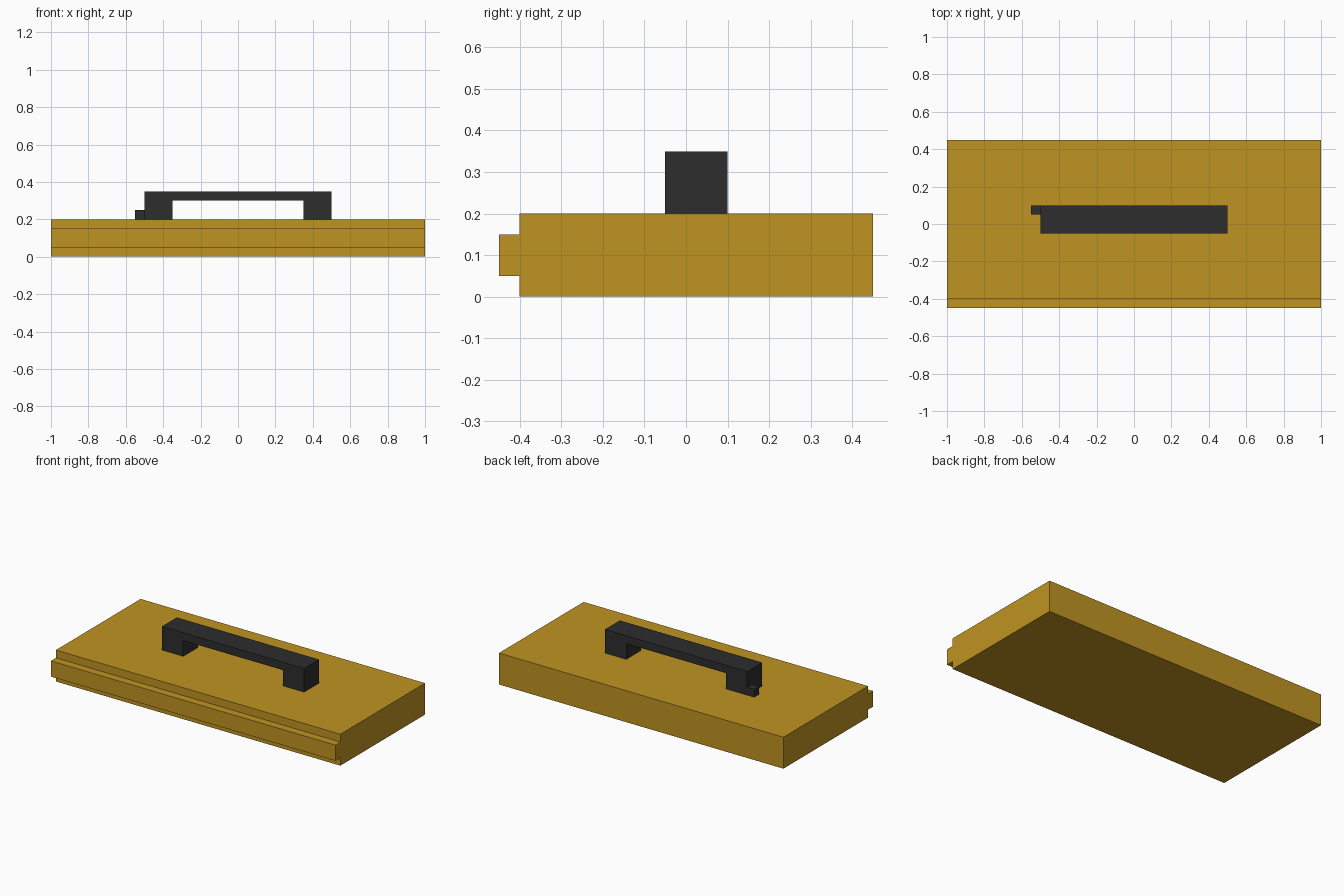
import bpy
import bmesh
from mathutils import Vector

cube = bpy.data.objects.get("Cube")
if cube:
    bpy.data.objects.remove(cube, do_unlink=True)


def make_material(name, rgb):
    mat = bpy.data.materials.new(name)
    mat.use_nodes = True
    mat.diffuse_color = (*rgb, 1)
    bsdf = next(n for n in mat.node_tree.nodes if n.type == 'BSDF_PRINCIPLED')
    bsdf.inputs["Base Color"].default_value = (*rgb, 1)
    return mat


def extrude_profile(name, points, offset, mat):
    """Sweep a closed planar outline along offset into a solid."""
    bm = bmesh.new()
    face = bm.faces.new([bm.verts.new(p) for p in points])
    swept = bmesh.ops.extrude_face_region(bm, geom=[face])["geom"]
    verts = [g for g in swept if isinstance(g, bmesh.types.BMVert)]
    bmesh.ops.translate(bm, verts=verts, vec=Vector(offset))
    bmesh.ops.recalc_face_normals(bm, faces=bm.faces)
    mesh = bpy.data.meshes.new(name)
    bm.to_mesh(mesh)
    bm.free()
    mesh.materials.append(mat)
    obj = bpy.data.objects.new(name, mesh)
    bpy.context.collection.objects.link(obj)
    return obj


gold = make_material("golden_brown", (0.527, 0.296, 0.016))
black = make_material("charcoal", (0.026, 0.026, 0.026))

# Slab with a tongue along its front edge
slab = [(0.45, 0), (0.45, 0.2), (-0.4, 0.2), (-0.4, 0.15),
        (-0.45, 0.15), (-0.45, 0.05), (-0.4, 0.05), (-0.4, 0)]
extrude_profile("slab", [(-1, y, z) for y, z in slab], (2, 0, 0), gold)

# Bridge-shaped handle on two legs
half = [(0.35, 0.2), (0.5, 0.2), (0.5, 0.35)]
handle = [(0.35, 0.3)] + half + [(-x, z) for x, z in reversed(half)] + [(-0.35, 0.3)]
extrude_profile("handle", [(x, -0.05, z) for x, z in handle], (0, 0.15, 0), black)

# Small catch at the foot of the handle
catch = [(-0.55, 0.2), (-0.5, 0.2), (-0.5, 0.25), (-0.55, 0.25)]
extrude_profile("handle_catch", [(x, 0.05, z) for x, z in catch], (0, 0.05, 0), black)
